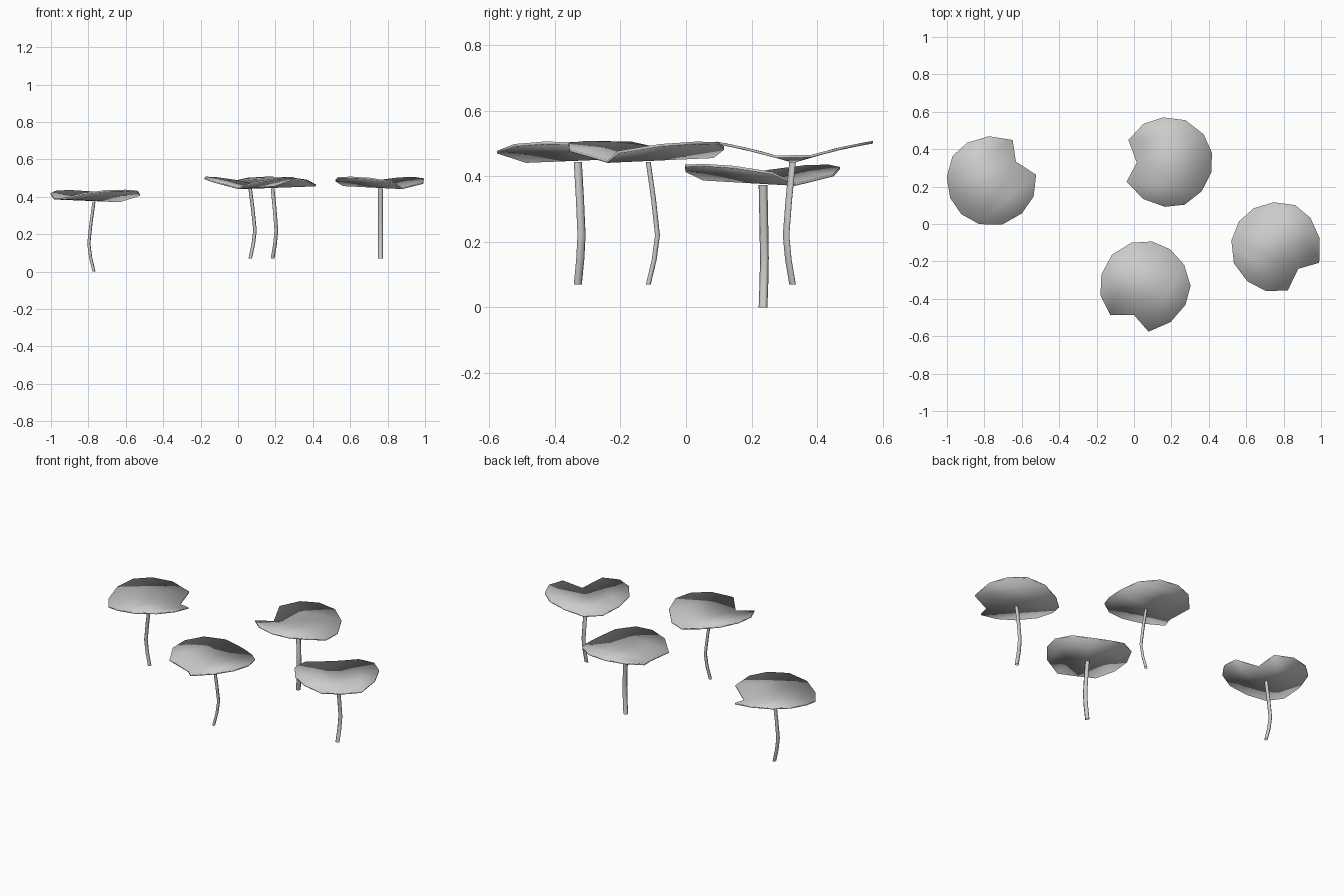
import bpy, math
from mathutils import Vector

if "Cube" in bpy.data.objects:
    bpy.data.objects.remove(bpy.data.objects["Cube"])

# Half-folded leaf outline around its stem (first point is the notch)
RIM = [(-.17, .003), (-.225, -.1), (-.134, -.192), (-.02, -.233), (.085, -.222),
       (.177, -.15), (.228, -.05), (.232, .055), (.187, .155), (.09, .23),
       (-.03, .245), (-.135, .21), (-.215, .124)]
# Strips running along the fold, as rim indices
STRIPS = [(0, 6, 7), (0, 7, 8, 12), (12, 8, 9, 11), (11, 9, 10),
          (0, 1, 5, 6), (1, 2, 4, 5), (2, 3, 4)]
# Bent stem path: height, bend offset
STEM = [(0, 0), (.075, .018), (.15, .028), (.26, .016), (.374, 0)]
THICK = .008


def fold(v):
    v = abs(v)
    return .374 + .33 * v - .35 * v * v


def make(name, verts, faces, loc, rot):
    me = bpy.data.meshes.new(name)
    me.from_pydata(verts, [], faces)
    me.shade_smooth()
    ob = bpy.data.objects.new(name, me)
    bpy.context.collection.objects.link(ob)
    ob.location = loc
    ob.rotation_euler.z = math.radians(rot)


def leaf(name, loc, rot):
    n = len(RIM)
    # upper and lower skins, shaded softly round the thin rim
    verts = [(x, y, fold(y) + dz) for dz in (THICK / 2, -THICK / 2) for x, y in RIM]
    faces = []
    for s in STRIPS:
        a, b, c = (Vector(RIM[i]) for i in s[:3])
        up = list(s) if (b - a).cross(c - a) > 0 else list(s)[::-1]
        faces += [up, [i + n for i in up[::-1]]]
    # rim
    for i in range(n):
        j = (i + 1) % n
        faces.append([i, i + n, j + n, j])
    make(name, verts, faces, loc, rot)


def stem(name, loc, rot, sides=6, wide=.0135, thin=.0085):
    a = math.radians(-45)
    d = Vector((math.cos(a), math.sin(a)))      # bend direction
    w = Vector((-d.y, d.x))
    verts, faces = [], []
    for z, b in STEM:
        for i in range(sides):
            t = 2 * math.pi * i / sides
            p = d * (b - thin * -math.sin(t)) - w * wide * math.cos(t)
            verts.append((p.x, p.y, z))
    for k in range(len(STEM) - 1):
        for i in range(sides):
            j = (i + 1) % sides
            p = k * sides
            faces.append([p + i, p + sides + i, p + sides + j, p + j][::-1])
    # orientation follows the ring direction
    a0, a1, a2 = (Vector(v).xy for v in verts[:3])
    if (a1 - a0).cross(a2 - a1) < 0:
        faces = [f[::-1] for f in faces]
    make(name, verts, faces, loc, rot)


# Four plants: stem base and turn
PLANTS = [((-.77, .235, 0), 216.5), ((.185, .325, .07), 0),
          ((.065, -.33, .07), 69), ((.762, -.115, .07), 134)]
for i, (loc, rot) in enumerate(PLANTS, 1):
    leaf(f"lily_leaf_{i}", loc, rot)
    stem(f"lily_stem_{i}", loc, rot)
